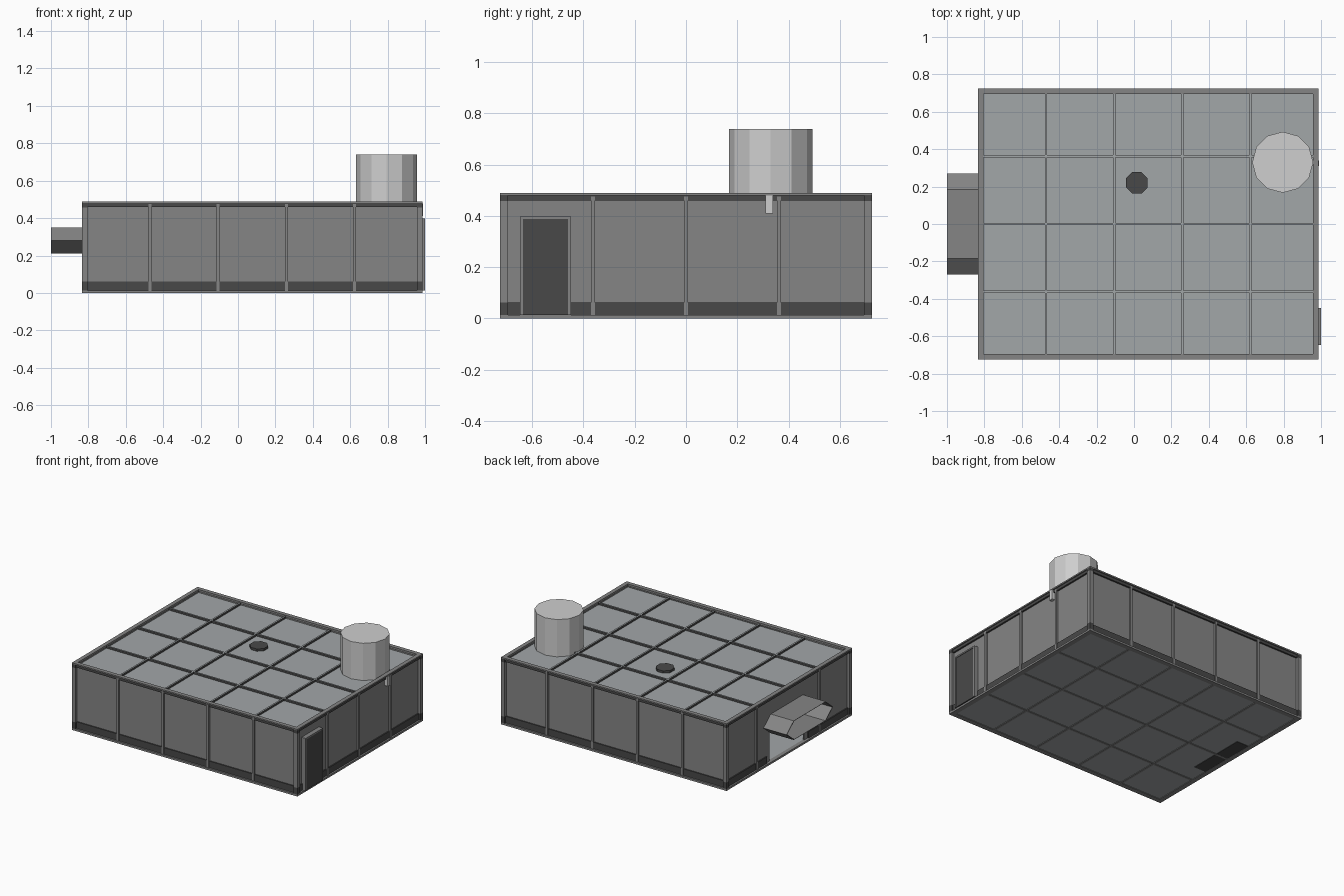
import bpy, bmesh, math
from mathutils import Matrix

if "Cube" in bpy.data.objects:
    bpy.data.objects.remove(bpy.data.objects["Cube"])


def material(name, r, g, b):
    m = bpy.data.materials.new(name)
    m.diffuse_color = (r, g, b, 1)
    m.use_nodes = True
    m.node_tree.nodes["Principled BSDF"].inputs["Base Color"].default_value = m.diffuse_color
    return m


WALL = material("wall grey", 0.235, 0.235, 0.235)
DARK = material("dark trim", 0.066, 0.066, 0.066)
PANEL = material("roof panel grey", 0.36, 0.385, 0.395)
LIGHT = material("tank light grey", 0.62, 0.62, 0.62)

X0, X1, Y, TOP = -0.835, 0.987, 0.725, 0.49   # outer frame
F, IN, T = 0.03, 0.02, 0.01                   # frame width, wall inset, wall thickness
CX = (X0 + X1) / 2


def finish(name, bm, mats):
    bmesh.ops.recalc_face_normals(bm, faces=bm.faces)
    me = bpy.data.meshes.new(name)
    bm.to_mesh(me)
    bm.free()
    for m in mats:
        me.materials.append(m)
    ob = bpy.data.objects.new(name, me)
    bpy.context.collection.objects.link(ob)
    return ob


def boxes(name, spans, *mats, rule=None):
    """One object from (x0, x1, y0, y1, z0, z1) spans; rule picks a face's material."""
    bm = bmesh.new()
    for a, b, c, d, e, f in spans:
        mtx = Matrix.Translation(((a + b) / 2, (c + d) / 2, (e + f) / 2)) @ \
            Matrix.Diagonal((b - a, d - c, f - e, 1))
        bmesh.ops.create_cube(bm, size=1, matrix=mtx)
    if rule:
        bm.normal_update()
        for face in bm.faces:
            face.material_index = rule(face.normal)
    return finish(name, bm, mats)


def cylinder(name, x, y, z0, z1, r, sides, mat, turn=0.0):
    bm = bmesh.new()
    mtx = Matrix.Translation((x, y, (z0 + z1) / 2)) @ Matrix.Rotation(turn, 4, 'Z')
    bmesh.ops.create_cone(bm, cap_ends=True, segments=sides, radius1=r, radius2=r,
                          depth=z1 - z0, matrix=mtx)
    return finish(name, bm, [mat])


def ring(inset, width, z0, z1):
    """Four spans forming a rectangular ring inside the outline."""
    a, b, y = X0 + inset, X1 - inset, Y - inset
    return [(a, b, -y, -y + width, z0, z1), (a, b, y - width, y, z0, z1),
            (a, a + width, -y + width, y - width, z0, z1),
            (b - width, b, -y + width, y - width, z0, z1)]


xs = [X0 + (X1 - X0) * i / 5 for i in range(1, 5)]   # seams along the length
ys = [-Y + 2 * Y * i / 4 for i in range(1, 4)]       # seams along the depth

# floor slab, base frame and underside seams
boxes("floor", [(X0 + F, X1 - F, -Y + F, Y - F, 0.004, 0.014)], PANEL)
boxes("base_frame", ring(0, F + 0.005, 0, 0.014), WALL)
boxes("floor_seams", [(x - 0.008, x + 0.008, -Y + F, Y - F, 0, 0.004) for x in xs] +
      [(X0 + F, X1 - F, y - 0.008, y + 0.008, 0.0005, 0.004) for y in ys], WALL)
boxes("entry_plate", [(X0 + F, X0 + 0.13, -0.22, 0.22, 0.001, 0.004)], DARK)

# walls, with an entrance in the left side
OPEN, HEAD = 0.2, 0.345
w = ring(IN, T, 0.014, 0.475)
lx0, lx1 = X0 + IN, X0 + IN + T
boxes("walls", w[:2] + w[3:] + [
    (lx0, lx1, -Y + IN + T, -OPEN, 0.014, 0.475),
    (lx0, lx1, OPEN, Y - IN - T, 0.014, 0.475),
    (lx0, lx1, -OPEN, OPEN, HEAD, 0.475)], WALL)

# dark skirting and dark band under the roof edge
k = ring(IN - 0.008, 0.012, 0.014, 0.062)
kx0, kx1 = k[2][:2]
boxes("skirting", k[:2] + k[3:] + [(kx0, kx1, -Y + 0.024, -OPEN - 0.04, 0.014, 0.062),
                                   (kx0, kx1, OPEN + 0.04, Y - 0.024, 0.014, 0.062)], DARK)
boxes("upper_band", ring(IN - 0.012, 0.012, 0.46, 0.48), DARK)

# corner posts with dark feet and heads
corners = [(a, b) for a in (X0, X1 - F) for b in (-Y, Y - F)]
boxes("corner_posts", [(a, a + F, b, b + F, 0.062, 0.458) for a, b in corners], WALL)
boxes("corner_caps", [(a, a + F, b, b + F, z0, z1) for a, b in corners
                      for z0, z1 in ((0.014, 0.062), (0.458, 0.482))], DARK)

# wall seam posts
posts = []
for s in (-1, 1):
    for x in xs:
        p, q = sorted((s * (Y - 0.007), s * (Y - IN)))
        posts.append((x - 0.008, x + 0.008, p, q, 0.014, 0.475))
for y in ys:
    posts.append((X1 - IN, X1 - 0.007, y - 0.008, y + 0.008, 0.014, 0.475))
    if abs(y) > OPEN:
        posts.append((X0 + 0.007, X0 + IN, y - 0.008, y + 0.008, 0.014, 0.475))
boxes("wall_posts", posts, WALL)

# roof panels, edge frame and raised seams with dark sides
boxes("roof", [(X0 + IN, X1 - IN, -Y + IN, Y - IN, 0.458, 0.468)], PANEL)
boxes("roof_frame", ring(0, F, 0.48, TOP), WALL)
boxes("roof_frame_inside", ring(IN, T, 0.468, 0.48), DARK)
boxes("roof_seams", [(x - 0.006, x + 0.006, -Y + F, Y - F, 0.466, 0.483) for x in xs] +
      [(X0 + F, X1 - F, y - 0.006, y + 0.006, 0.466, 0.483) for y in ys],
      PANEL, DARK, rule=lambda n: 0 if n.z > 0.5 else 1)

# roof vent, water tank and its outlet pipe
cylinder("roof_vent", 0.015, 0.22, 0.466, 0.485, 0.063, 8, DARK, math.pi / 8)
cylinder("water_tank", 0.795, 0.33, 0.468, 0.74, 0.163, 12, LIGHT)
boxes("tank_pipe", [(0.955, 0.99, 0.31, 0.34, 0.41, 0.479)], LIGHT)

# right side door with a surround
dx = X1 - IN
boxes("door_frame", [(dx, 1.0, -0.648, -0.636, 0.014, 0.398),
                     (dx, 1.0, -0.46, -0.448, 0.014, 0.398),
                     (dx, 1.0, -0.636, -0.46, 0.388, 0.398)], WALL)
boxes("door", [(dx, 0.995, -0.636, -0.46, 0.014, 0.388)], DARK)

# open six-sided hood over the left entrance
bm = bmesh.new()
profile = [(-0.27, 0.28), (-0.185, 0.35), (0.185, 0.35),
           (0.27, 0.28), (0.185, 0.21), (-0.185, 0.21)]
rings = []
for scale in (1.0, 0.965):
    for x in (-1.0, X0 + IN + 0.002):
        rings.append([bm.verts.new((x, y * scale, 0.28 + (z - 0.28) * scale))
                      for y, z in profile])
o0, o1, i0, i1 = rings
for p, q in ((o0, o1), (o1, i1), (i1, i0), (i0, o0)):
    for j in range(6):
        n = (j + 1) % 6
        bm.faces.new((p[j], p[n], q[n], q[j]))
finish("entrance_hood", bm, [WALL])
